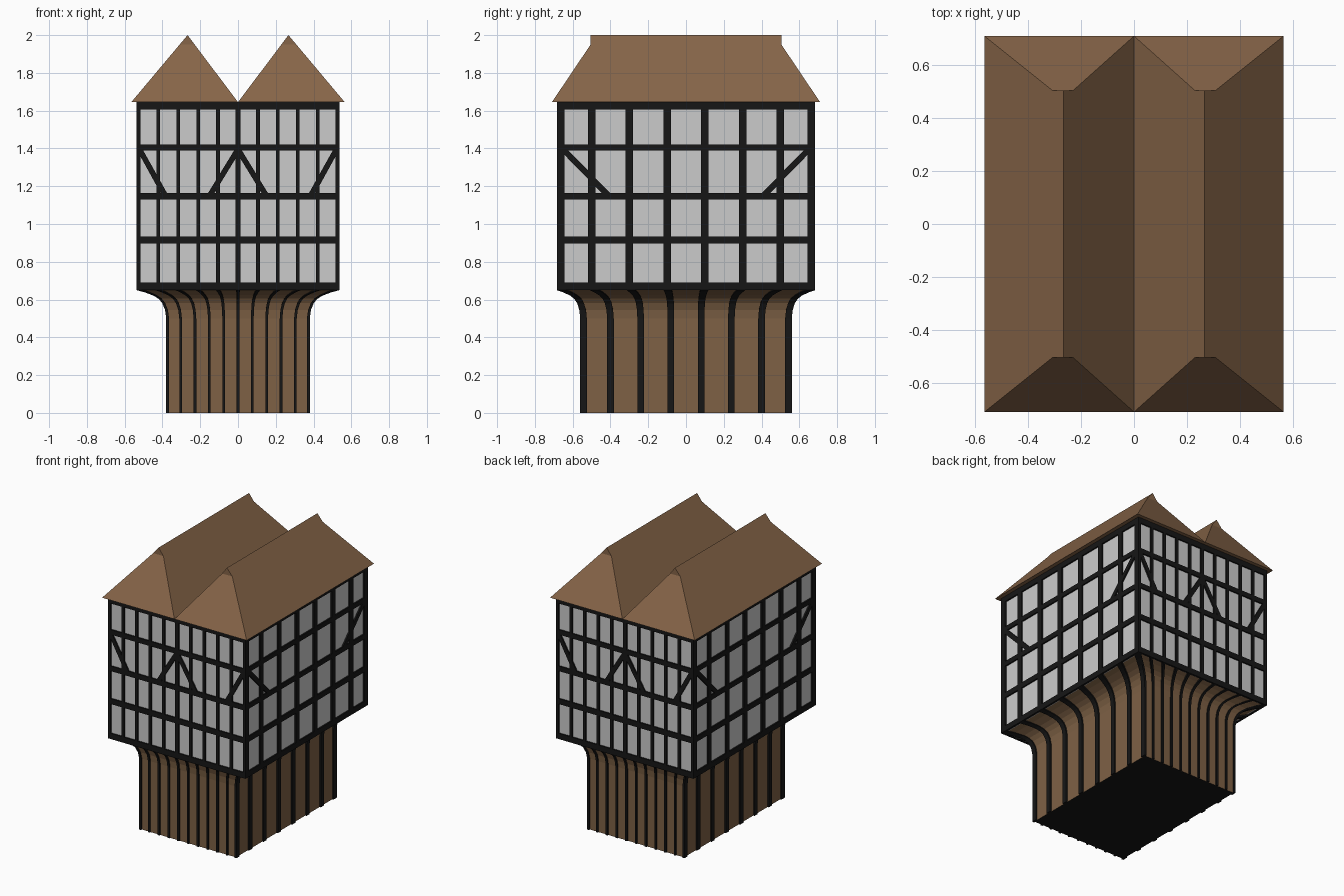
import bpy, bmesh

if "Cube" in bpy.data.objects:
    bpy.data.objects.remove(bpy.data.objects["Cube"])


def material(name, rgb):
    m = bpy.data.materials.new(name)
    m.diffuse_color = (*rgb, 1)
    m.use_nodes = True
    m.node_tree.nodes["Principled BSDF"].inputs["Base Color"].default_value = m.diffuse_color
    return m


ROOF = material("roof_brown", (0.24, 0.13, 0.065))
WOOD = material("wall_brown", (0.21, 0.12, 0.06))
BLACK = material("black_timber", (0.008, 0.008, 0.008))


def finish(name, bm, *mats):
    bmesh.ops.recalc_face_normals(bm, faces=bm.faces)
    me = bpy.data.meshes.new(name)
    bm.to_mesh(me)
    bm.free()
    ob = bpy.data.objects.new(name, me)
    bpy.context.collection.objects.link(ob)
    for m in mats:
        me.materials.append(m)
    return ob


def loft(bm, rings):
    """Skin equal-sized closed rings and cap both ends; returns the first cap."""
    vs = [[bm.verts.new(p) for p in r] for r in rings]
    n = len(vs[0])
    for a, b in zip(vs, vs[1:]):
        for i in range(n):
            j = (i + 1) % n
            bm.faces.new((a[i], a[j], b[j], b[i]))
    bm.faces.new(vs[-1])
    return bm.faces.new(vs[0][::-1])


def place(side, u, out, z):
    """Map face coordinates (along, outward, up) onto one of the four sides."""
    return {"front": (u, -out, z), "back": (-u, out, z),
            "right": (out, u, z), "left": (-out, -u, z)}[side]


HX, HY = 0.537, 0.684      # upper storey half sizes
BX, BY = 0.38, 0.56        # base half sizes
Z0, Z1 = 0.65, 1.645       # upper storey bottom and top
# flare profile: (fraction from base to upper storey, height)
FLARE = [(0, 0), (0, 0.5), (0.04, 0.545), (0.13, 0.58), (0.25, 0.603),
         (0.42, 0.62), (0.7, 0.637), (1, 0.65)]


def half(t):
    return BX + (HX - BX) * t, BY + (HY - BY) * t


# flared base wall with a black underside
bm = bmesh.new()
rings = []
for t, z in FLARE:
    x, y = (h - 0.01 for h in half(t))
    z += 0.008 * t
    rings.append([(-x, -y, z), (x, -y, z), (x, y, z), (-x, y, z)])
loft(bm, rings).material_index = 1
finish("flared_base", bm, WOOD, BLACK)

# curved ribs following the flare
bm = bmesh.new()
for side in ("front", "back", "right", "left"):
    wide = side in ("front", "back")
    us = [k / 5 for k in range(-5, 6)] if wide else [k / 7 for k in (-7, -5, -3, -1, 1, 3, 5, 7)]
    w = 0.007 / BX if wide else 0.0175 / BY
    for u in us:
        u = max(-1 + w, min(1 - w, u))
        rings = []
        for t, z in FLARE:
            hx, hy = half(t)
            along, out = (hx, hy) if wide else (hy, hx)
            a, b = (u - w) * along, (u + w) * along
            zi = z + 0.01 * t
            rings.append([place(side, a, out, z), place(side, b, out, z),
                          place(side, b, out - 0.015, zi), place(side, a, out - 0.015, zi)])
        loft(bm, rings)
finish("base_ribs", bm, BLACK)

# plaster walls of the upper storey
bm = bmesh.new()
x, y = HX - 0.01, HY - 0.01
loft(bm, [[(-x, -y, z), (x, -y, z), (x, y, z), (-x, y, z)] for z in (Z0 + 0.004, Z1 - 0.004)])
finish("plaster_walls", bm)

# timber frame
bm = bmesh.new()


def bar(side, out, quad):
    loft(bm, [[place(side, u, o, z) for u, z in quad] for o in (out - 0.014, out)])


for side in ("front", "back", "right", "left"):
    wide = side in ("front", "back")
    along, out = (HX, HY) if wide else (HY, HX)
    # horizontal rails
    for a, b in ((Z0, 0.69), (0.897, 0.935), (1.13, 1.165), (1.388, 1.422), (1.607, Z1)):
        bar(side, out, [(-along, a), (along, a), (along, b), (-along, b)])
    # vertical posts
    if wide:
        posts = [(k * 0.1055, 0.026 if k == 0 else 0.02) for k in range(-5, 6)]
    else:
        posts = [(s * c, 0.04) for s in (-1, 1) for c in (0.1, 0.3, 0.5, 0.664)]
    for c, w in posts:
        a, b = max(c - w / 2, -along), min(c + w / 2, along)
        bar(side, out, [(a, Z0), (b, Z0), (b, Z1), (a, Z1)])
    # diagonal braces: (top, bottom) positions along the face
    braces = [(0.522, 0.385), (0.0, 0.15)] if wide else [(0.65, 0.41)]
    w = 0.017 if wide else 0.022
    for top, bot in braces:
        for s in (-1, 1):
            bar(side, out, [(s * (bot - w), 1.15), (s * (bot + w), 1.15),
                            (s * min(top + w, along), 1.395), (s * (top - w), 1.395)])
finish("timber_frame", bm, BLACK)

# twin half-hipped roofs
EX, EY, RX, RY, KZ, TOP = 0.565, 0.71, 0.267, 0.505, 1.95, 2.0
k = (TOP - KZ) / (TOP - Z1)
for s, name in ((-1, "left_roof"), (1, "right_roof")):
    bm = bmesh.new()
    ends = []
    for e in (-1, 1):
        ends.append([bm.verts.new((s * px, e * py, pz)) for px, py, pz in (
            (0, EY, Z1), (RX * (1 - k), RY, KZ), (RX, RY, TOP),
            (RX + (EX - RX) * k, RY, KZ), (EX, EY, Z1))])
    for a, b, c, d, e in ends:
        bm.faces.new((b, c, d))          # small gablet
        bm.faces.new((a, b, d, e))       # hip
    f, g = ends
    bm.faces.new((f[0], f[1], f[2], g[2], g[1], g[0]))
    bm.faces.new((f[2], f[3], f[4], g[4], g[3], g[2]))
    bm.faces.new((f[4], f[0], g[0], g[4]))
    finish(name, bm, ROOF)
